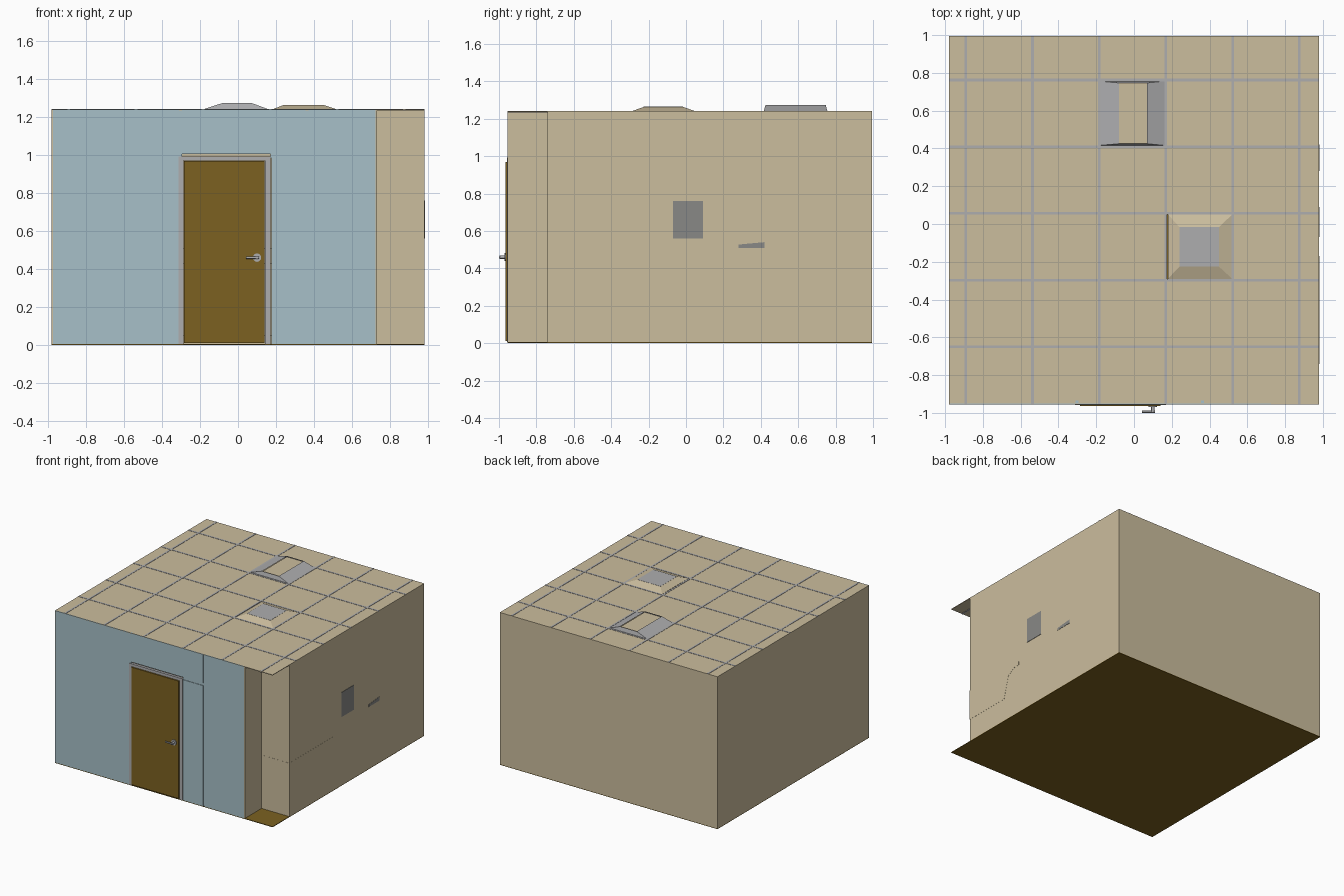
import bpy, bmesh, math
from mathutils import Vector

if "Cube" in bpy.data.objects:
    bpy.data.objects.remove(bpy.data.objects["Cube"])


def material(name, rgb):
    m = bpy.data.materials.new(name)
    m.diffuse_color = (*rgb, 1)
    m.use_nodes = True
    m.node_tree.nodes["Principled BSDF"].inputs["Base Color"].default_value = m.diffuse_color
    return m


BEIGE = material("beige", (0.60, 0.51, 0.34))
BLUE = material("pale_blue", (0.39, 0.53, 0.58))
BROWN = material("brown", (0.20, 0.12, 0.015))
GREY = material("mid_grey", (0.42, 0.42, 0.43))
DARK = material("dark_grey", (0.25, 0.25, 0.24))


def finish(name, bm, mat):
    bmesh.ops.recalc_face_normals(bm, faces=bm.faces)
    me = bpy.data.meshes.new(name)
    bm.to_mesh(me)
    bm.free()
    ob = bpy.data.objects.new(name, me)
    bpy.context.collection.objects.link(ob)
    if mat:
        me.materials.append(mat)
    return ob


def add_box(bm, x0, x1, y0, y1, z0, z1):
    vs = bmesh.ops.create_cube(bm, size=1)["verts"]
    for v in vs:
        v.co = Vector((x0 if v.co.x < 0 else x1,
                       y0 if v.co.y < 0 else y1,
                       z0 if v.co.z < 0 else z1))


def boxes(name, mat, *ranges):
    bm = bmesh.new()
    for r in ranges:
        add_box(bm, *r)
    return finish(name, bm, mat)


def prism(name, mat, pts, axis, a, b):
    """Extrude a 2D outline along one axis from a to b."""
    bm = bmesh.new()
    def place(p, d):
        c = list(p)
        c.insert(axis, d)
        return bm.verts.new(c)
    f = bm.faces.new([place(p, a) for p in pts])
    g = bmesh.ops.extrude_face_region(bm, geom=[f])["geom"]
    off = Vector((0, 0, 0))
    off[axis] = b - a
    bmesh.ops.translate(bm, vec=off, verts=[v for v in g if isinstance(v, bmesh.types.BMVert)])
    return finish(name, bm, mat)


def hood(name, mat, base, top, z0, z1):
    """Four sloping sides, open above and below."""
    bm = bmesh.new()
    rings = []
    for (x0, x1, y0, y1), z in ((base, z0), (top, z1)):
        rings.append([bm.verts.new((x, y, z)) for x, y in ((x0, y0), (x1, y0), (x1, y1), (x0, y1))])
    for i in range(4):
        j = (i + 1) % 4
        bm.faces.new((rings[0][i], rings[0][j], rings[1][j], rings[1][i]))
    return finish(name, bm, mat)


def cylinder(name, p, q, r, sides=16):
    p, q = Vector(p), Vector(q)
    bm = bmesh.new()
    bmesh.ops.create_cone(bm, cap_ends=True, segments=sides, radius1=r, radius2=r, depth=(q - p).length)
    ob = finish(name, bm, GREY)
    ob.location = (p + q) / 2
    ob.rotation_euler = (q - p).to_track_quat("Z", "Y").to_euler()
    for poly in ob.data.polygons:
        poly.use_smooth = len(poly.vertices) == 4
    return ob


X, F, B, H = 0.98, -0.955, 0.995, 1.24     # half width, front, back, height
NX, NY, T = 0.73, -0.74, 0.006             # notch corner and wall thickness

# Floor and plain walls
boxes("floor", BROWN, (-X, X, F, B, 0, 0.005))
boxes("back_wall", BEIGE, (-X, X, B - T, B, 0.005, H))
boxes("left_wall", BEIGE, (-X, -X + T, F, B, 0.005, H))
boxes("right_wall", BEIGE, (X - T, X, NY, B, 0.005, H))
boxes("notch_walls", BEIGE, (NX - T, NX, F, NY + T, 0.005, H), (NX, X, NY, NY + T, 0.005, H))

# Baseboards and chair rails on the inside
for name, z0, z1, d in (("baseboard", 0.005, 0.05, 0.012), ("chair_rail", 0.43, 0.51, 0.018)):
    boxes(name, BEIGE, (-X + T, X - T, B - T - d, B - T, z0, z1),
          (-X + T, -X + T + d, F + T, B - T, z0, z1))

# Front wall panels around the door
boxes("front_panels", BLUE,
      (-X, -0.31, F, F + T, 0.005, H), (0.37, NX, F, F + T, 0.005, H),
      (-0.295, 0.355, F, F + T, 1.005, H),
      (0.175, 0.355, F, F + T, 0.005, 0.985))
boxes("panel_joints", BLUE,
      (-0.31, -0.295, F + 0.004, F + 0.02, 0.99, H), (0.355, 0.37, F + 0.004, F + 0.02, 0.005, H),
      (0.17, 0.355, F + 0.004, F + 0.02, 0.985, 1.005))

# Door frame, door and handles on both faces
boxes("door_frame", GREY, (-0.312, -0.287, F - 0.002, F + 0.02, 0.005, 0.992),
      (0.143, 0.17, F - 0.002, F + 0.02, 0.005, 0.992),
      (-0.287, 0.143, F - 0.002, F + 0.02, 0.97, 0.992))
boxes("door", BROWN, (-0.285, 0.14, F - 0.009, F + 0.012, 0.012, 0.968))
for side, y, s in (("outer", F - 0.009, -1), ("inner", F + 0.012, 1)):
    cylinder(side + "_handle_rose", (0.1, y, 0.46), (0.1, y + s * 0.006, 0.46), 0.022, 20)
    cylinder(side + "_handle_neck", (0.1, y, 0.46), (0.1, y + s * 0.034, 0.46), 0.009)
    cylinder(side + "_handle_lever", (0.11, y + s * 0.03, 0.46), (0.042, y + s * 0.03, 0.46), 0.006)

# Ceiling tiles, leaving two cells open for the fixtures
PITCH = 0.353
gx = [-0.89 + PITCH * i for i in range(6)]
gy = [-0.65 + PITCH * i for i in range(5)]
ex, ey = [-X] + gx + [X], [F] + gy + [B]
bm = bmesh.new()
for i in range(len(ex) - 1):
    for j in range(len(ey) - 1):
        if (i, j) not in ((3, 4), (4, 2)):
            add_box(bm, ex[i], ex[i + 1], ey[j], ey[j + 1], H - 0.005, H)
finish("ceiling_tiles", bm, BEIGE)

# Ceiling grid
w = 0.007
boxes("ceiling_grid", GREY,
      *[(x - w, x + w, F, B, H - 0.008, H + 0.002) for x in gx],
      *[(-X, X, y - w, y + w, H - 0.008, H + 0.002) for y in gy])

# Ceiling light: grey hood with a sunken beige panel
hood("light_hood", GREY, (-0.184, 0.162, 0.416, 0.756), (-0.08, 0.07, 0.425, 0.747), H, 1.274)
boxes("light_panel", BEIGE, (-0.085, 0.075, 0.424, 0.748, 1.262, 1.266))

# Air vent: beige hood, grey top and nested louvres
hood("vent_hood", BEIGE, (0.18, 0.52, -0.29, 0.05), (0.24, 0.45, -0.226, -0.016), H, 1.263)
boxes("vent_top", GREY, (0.24, 0.45, -0.226, -0.016, 1.260, 1.264))
for r in (0.05, 0.1, 0.15):
    cx, cy = 0.345, -0.121
    hood("vent_louvre", GREY, (cx - r, cx + r, cy - r, cy + r),
         (cx - r + 0.03, cx + r - 0.03, cy - r + 0.03, cy + r - 0.03), H - 0.004, H + 0.01)

# Devices set through the right wall
boxes("wall_monitor", DARK, (X - 0.05, X + 0.003, -0.07, 0.09, 0.56, 0.76))
prism("wall_shelf", DARK, [(0.28, 0.508), (0.42, 0.508), (0.42, 0.54), (0.28, 0.527)], 0, X - 0.06, X + 0.002)

# Corner counter and its tapered cabinet against the notch wall
boxes("counter_top", BEIGE, (0.55, X + 0.001, NY - 0.001, -0.17, 0.41, 0.44))
prism("counter_cabinet", BEIGE, [(NY - 0.001, 0.19), (-0.34, 0.19), (-0.29, 0.37), (-0.22, 0.41), (NY - 0.001, 0.41)],
      0, 0.62, X + 0.001)
